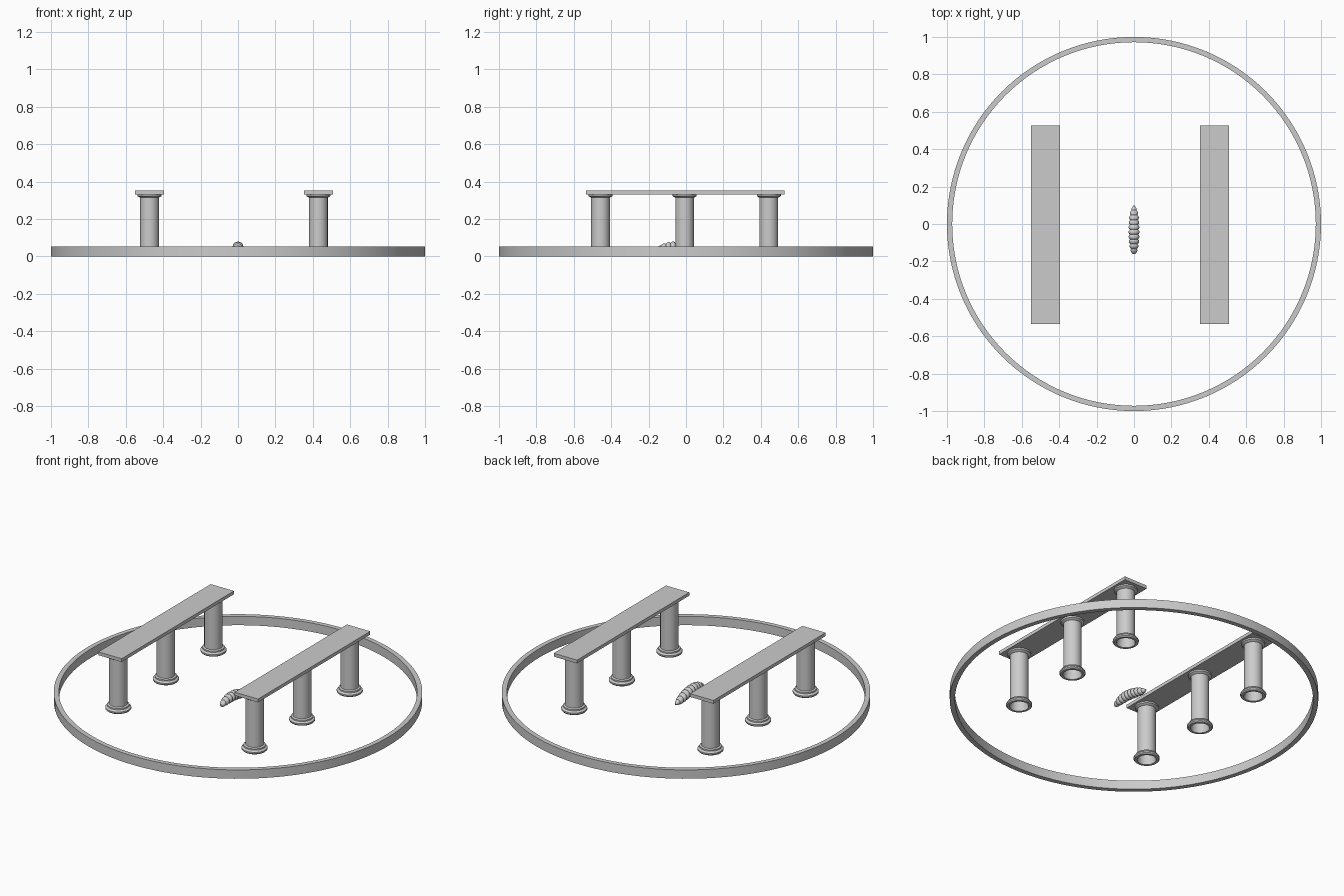
import bpy, bmesh, math
from mathutils import Vector

if "Cube" in bpy.data.objects:
    bpy.data.objects.remove(bpy.data.objects["Cube"])

grey = bpy.data.materials.new("plain grey")
grey.diffuse_color = (0.6, 0.6, 0.6, 1)
grey.use_nodes = True
grey.node_tree.nodes["Principled BSDF"].inputs["Base Color"].default_value = grey.diffuse_color


def make_object(name, bm, smooth=True):
    bmesh.ops.recalc_face_normals(bm, faces=bm.faces)
    mesh = bpy.data.meshes.new(name)
    bm.to_mesh(mesh)
    bm.free()
    mesh.materials.append(grey)
    ob = bpy.data.objects.new(name, mesh)
    bpy.context.collection.objects.link(ob)
    if smooth:
        bpy.ops.object.select_all(action='DESELECT')
        ob.select_set(True)
        bpy.context.view_layer.objects.active = ob
        bpy.ops.object.shade_smooth_by_angle(angle=math.radians(35))
    return ob


def loft(bm, rings, closed=False):
    """Skin a list of equally sized point loops."""
    loops = [[bm.verts.new(p) for p in ring] for ring in rings]
    pairs = list(zip(loops, loops[1:]))
    if closed:
        pairs.append((loops[-1], loops[0]))
    for a, b in pairs:
        n = len(a)
        for i in range(n):
            j = (i + 1) % n
            bm.faces.new((a[i], a[j], b[j], b[i]))
    return loops


def circle(r, z, n, cx=0, cy=0):
    return [(cx + r * math.cos(2 * math.pi * i / n),
             cy + r * math.sin(2 * math.pi * i / n), z) for i in range(n)]


# Outer ring wall
bm = bmesh.new()
loft(bm, [circle(r, z, 128) for r, z in
          ((1, 0), (1, 0.053), (0.972, 0.053), (0.972, 0))], closed=True)
make_object("ring_wall", bm)

# Two colonnades: hollow columns with flared bases and capitals under a slab
column_profile = [(0.052, 0.0), (0.066, 0.0), (0.071, 0.006), (0.071, 0.014),
                  (0.066, 0.02), (0.06, 0.022), (0.06, 0.03), (0.05, 0.034),
                  (0.05, 0.314), (0.058, 0.318), (0.064, 0.322), (0.064, 0.332)]
for side, x in (("left", -0.473), ("right", 0.43)):
    for k, y in enumerate((-0.457, -0.007, 0.443)):
        bm = bmesh.new()
        loft(bm, [circle(r, z, 24, x, y) for r, z in column_profile])
        # inner wall of the hollow shaft
        loft(bm, [circle(r, z, 24, x, y) for r, z in ((0.052, 0), (0.047, 0.03), (0.047, 0.33))])
        bmesh.ops.remove_doubles(bm, verts=bm.verts, dist=1e-5)
        make_object(f"{side}_column_{k + 1}", bm)
    bm = bmesh.new()
    bmesh.ops.create_cube(bm, size=1)
    for v in bm.verts:
        v.co = Vector((x + v.co.x * 0.154, -0.004 + v.co.y * 1.062, 0.341 + v.co.z * 0.02))
    make_object(f"{side}_beam", bm, smooth=False)

# Segmented grub: arched tube whose radius swells at every segment
spine = [(-0.16, 0.034), (-0.12, 0.045), (-0.08, 0.051), (-0.03, 0.048),
         (0.02, 0.037), (0.06, 0.026), (0.10, 0.017)]


def spine_z(y):
    for (y0, z0), (y1, z1) in zip(spine, spine[1:]):
        if y <= y1:
            return z0 + (z1 - z0) * (y - y0) / (y1 - y0)
    return spine[-1][1]


segments, steps = 10, 6
count = segments * steps
rings = []
for s in range(count + 1):
    t = s / count
    y = -0.16 + 0.26 * t
    envelope = 0.029 * max(0.0, 1 - abs(2 * t - 0.96) ** 2.6) ** 0.5
    phase = (s % steps) / steps
    swell = 0.74 + 0.26 * math.sin(math.pi * phase) ** 0.6 if phase else 0.74
    r = max(envelope, 0.006) * swell
    rings.append([(r * math.cos(a), y, spine_z(y) + r * math.sin(a))
                  for a in (2 * math.pi * i / 20 for i in range(20))])
bm = bmesh.new()
loops = loft(bm, rings)
bm.faces.new(loops[0])
bm.faces.new(loops[-1])
make_object("grub_body", bm)
